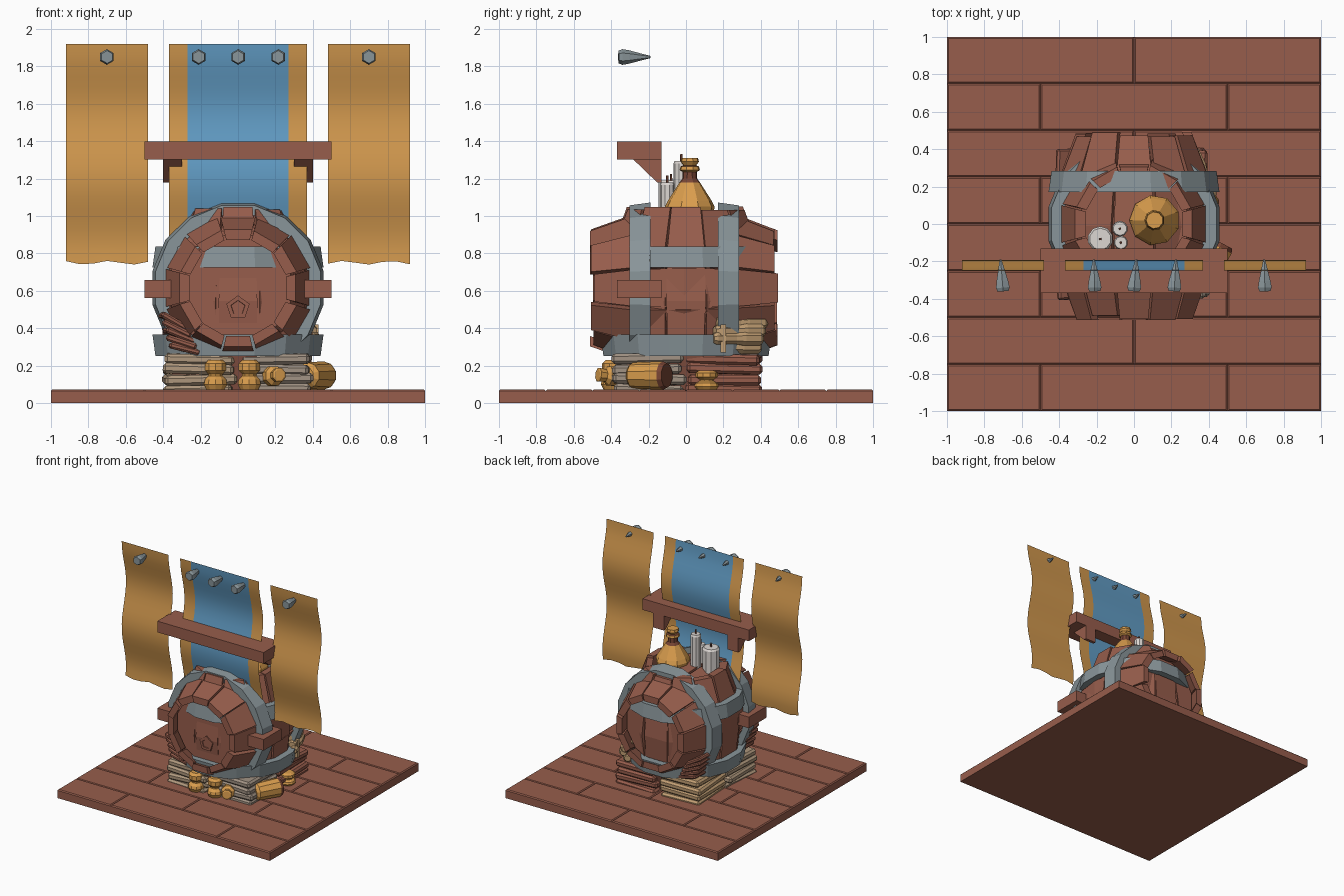
import bpy, bmesh, math, random
from mathutils import Matrix, Euler

random.seed(4)
cube = bpy.data.objects.get("Cube")
if cube:
    bpy.data.objects.remove(cube, do_unlink=True)


def material(name, r, g, b):
    m = bpy.data.materials.new(name)
    m.use_nodes = True
    m.diffuse_color = (r, g, b, 1)
    m.node_tree.nodes["Principled BSDF"].inputs["Base Color"].default_value = (r, g, b, 1)
    return m


wood = material("red brown wood", .31, .11, .072)
dark = material("dark brown", .19, .06, .035)
iron = material("grey iron", .25, .30, .32)
cloth = material("ochre cloth", .63, .31, .075)
amber = material("amber glaze", .70, .34, .075)
blue = material("blue cloth", .12, .33, .55)
beige = material("beige sack", .44, .32, .21)
stone = material("grey beige sack", .36, .29, .23)
tan = material("tan wood", .53, .34, .17)
wax = material("white wax", .72, .68, .65)


def finish(bm, name, mats, matrix=Matrix(), bevel=0):
    bmesh.ops.recalc_face_normals(bm, faces=bm.faces)
    mesh = bpy.data.meshes.new(name)
    bm.to_mesh(mesh)
    bm.free()
    for m in mats:
        mesh.materials.append(m)
    ob = bpy.data.objects.new(name, mesh)
    ob.matrix_world = matrix
    bpy.context.collection.objects.link(ob)
    if bevel:
        mod = ob.modifiers.new("edge", "BEVEL")
        mod.width = bevel
    return ob


def place(loc, rot=(0, 0, 0)):
    return Matrix.Translation(loc) @ Euler([math.radians(a) for a in rot]).to_matrix().to_4x4()


def box(name, loc, size, mat, rot=(0, 0, 0), bevel=0, top_bevel=0):
    bm = bmesh.new()
    bmesh.ops.create_cube(bm, size=1)
    bmesh.ops.scale(bm, vec=size, verts=bm.verts)
    if top_bevel:
        top = [e for e in bm.edges if all(v.co.z > 0 for v in e.verts)]
        bmesh.ops.bevel(bm, geom=top, offset=top_bevel, segments=1, affect="EDGES")
    return finish(bm, name, [mat], place(loc, rot), bevel)


def lathe(name, profile, sides, mats, matrix, closed=False, accent=()):
    """Turn (radius, height) points about z; accent lists bands in the second material."""
    bm = bmesh.new()
    rings = []
    for r, z in profile:
        rings.append([bm.verts.new((r * math.cos(a), r * math.sin(a), z)) for a in
                      [(k + .5) * math.tau / sides for k in range(sides)]])
    n = len(rings)
    for i in range(n if closed else n - 1):
        a, b = rings[i], rings[(i + 1) % n]
        for k in range(sides):
            j = (k + 1) % sides
            f = bm.faces.new((a[k], a[j], b[j], b[k]))
            f.material_index = int(i in accent)
    if not closed:
        bm.faces.new(rings[0])
        bm.faces.new(rings[-1]).material_index = int(n - 1 in accent)
    return finish(bm, name, mats, matrix)


# Floor planks in staggered rows
for row in range(8):
    cuts = [-1, 0, 1] if row % 2 else [-1, -.5, .5, 1]
    for x0, x1 in zip(cuts, cuts[1:]):
        box("floor_plank", ((x0 + x1) / 2, -.875 + row * .25, .0365),
            (x1 - x0, .25, .073), wood, top_bevel=.008)

# Two crossed barrels made of separate staves, with recessed lids and hoops
STATIONS = [(.32, -.49), (.40, -.28), (.428, 0), (.40, .28), (.32, .49)]
SIDES = 12


def barrel(name, matrix):
    bm = bmesh.new()
    for k in range(SIDES):
        mid = k * math.tau / SIDES
        lift = random.uniform(-.006, .008)
        trim = random.uniform(-.015, .015)
        rings = []
        for i, (r, z) in enumerate(STATIONS):
            half = math.pi / SIDES - random.uniform(.005, .03)
            ring = []
            for rad, s in ((r + lift, -1), (r + lift, 1), (r - .055, 1), (r - .055, -1)):
                a = mid + s * half
                h = z + trim if i in (0, 4) else z
                ring.append(bm.verts.new((rad * math.cos(a), rad * math.sin(a), h)))
            rings.append(ring)
        for a, b in zip(rings, rings[1:]):
            for j in range(4):
                bm.faces.new((a[j], a[j - 1], b[j - 1], b[j]))
        bm.faces.new(rings[0])
        bm.faces.new(rings[-1])
    finish(bm, name + "_staves", [wood], matrix)
    lathe(name + "_core", [(.29, -.40), (.37, -.25), (.40, 0), (.37, .25), (.29, .40)],
          SIDES, [wood], matrix)
    for s in (-1, 1):
        lathe(name + "_hoop", [(.45, s * .293), (.466, s * .18), (.41, s * .18), (.385, s * .293)],
              16, [iron], matrix, closed=True)


barrel("lying_barrel", place((0, -.01, .615), (90, 0, 0)))
barrel("upright_barrel", place((0, 0, .545)))
lathe("barrel_plug", [(.065, 0), (.065, .02), (.04, .02), (.038, .014)], 5, [wood],
      place((0, -.41, .51), (90, 0, 0)) @ place((0, 0, 0), (0, 0, 54)))

# Wall shelf with brackets, and the crossbar through the barrel
for name, z in (("wall_shelf", 1.35), ("barrel_crossbar", .61)):
    box(name, (0, -.25, z), (1, .24, .095), wood)
for x in (-.35, .35):
    bm = bmesh.new()
    side = [bm.verts.new((x - .05, y, z)) for y, z in
            ((-.29, 1.31), (-.13, 1.31), (-.13, 1.18), (-.155, 1.18))]
    f = bm.faces.new(side)
    ext = bmesh.ops.extrude_face_region(bm, geom=[f])
    bmesh.ops.translate(bm, vec=(.1, 0, 0), verts=[v for v in ext["geom"] if isinstance(v, bmesh.types.BMVert)])
    finish(bm, "shelf_bracket", [wood])


# Hanging banners: thin wavy sheets, the middle one with a blue stripe
def banner(name, columns, stripe):
    bm = bmesh.new()
    rows = 20
    grid = []
    for i in range(rows + 1):
        t = i / rows
        y = -.22 - .029 * math.cos(t / .62 * math.tau)
        grid.append([bm.verts.new((x, y, 1.92 - 1.17 * t + (.01 * math.sin(x * 25) if i == rows else 0)))
                     for x in columns])
    for a, b in zip(grid, grid[1:]):
        for j in range(len(columns) - 1):
            f = bm.faces.new((a[j], b[j], b[j + 1], a[j + 1]))
            f.material_index = int(stripe and abs(f.calc_center_median().x) < .27)
            f.smooth = True
    finish(bm, name, [cloth, blue])


outer = [.48 + .44 * i / 6 for i in range(7)]
banner("left_banner", outer, False)
banner("right_banner", [-x for x in reversed(outer)], False)
banner("middle_banner", [-.37, -.27, -.13, 0, .13, .27, .37], True)

# Spike nails holding the banners
for x in (-.7, -.21, 0, .215, .7):
    lathe("banner_nail", [(.034, -.005), (.042, .015), (.036, .05), (.02, .11), (.006, .165)], 6, [iron],
          place((x, -.355, 1.85), (-90, 0, random.uniform(-5, 5))))

# Flask and candles on top
lathe("flask", [(.12, .95), (.135, 1.05), (.12, 1.08), (.055, 1.18), (.04, 1.2), (.038, 1.235),
                (.055, 1.245), (.05, 1.265), (.035, 1.27), (.05, 1.29), (.045, 1.31)],
      9, [amber, dark], place((.11, .02, 0)), accent=(3, 4, 7))
for x, y, r, top in ((-.18, -.08, .068, 1.19), (-.075, -.025, .042, 1.295), (-.07, -.1, .038, 1.18)):
    lathe("candle", [(r, .95), (r, top - .015), (r * .85, top)], 10, [wax], place((x, y, 0)))
    lathe("candle_wick", [(.008, top - .02), (.006, top + .035)], 5, [dark], place((x, y, 0)))

# Four stacks of flat sacks and boards under the barrel
for sx, sy, mat in ((-1, -1, beige), (1, -1, stone), (1, 1, wood), (-1, 1, tan)):
    for layer in range(4):
        box("stack_slab", (sx * .205, sy * .2, .072 + .055 * layer),
            (.36 + random.uniform(-.02, .03), .39 + random.uniform(-.02, .02), .055), mat,
            (random.uniform(-2, 2), random.uniform(-2, 2), random.uniform(-4, 4)), bevel=.015)

# Leaning bundles at the corners above the lower hoop
for sy in (-1, 1):
    for layer in range(5):
        box("leaning_slab", (-.285 - .014 * layer, sy * .315, .29 + .036 * layer), (.17, .17, .034), wood,
            (0, 14 + 4 * layer, random.uniform(-8, 8)), bevel=.01)
for x, y, z in ((.33, .27, .30), (.36, .28, .345), (.34, .29, .385), (.31, .3, .43)):
    lathe("rolled_bundle", [(.025, -.15), (.035, -.13), (.032, -.02), (.042, .03), (.04, .12), (.025, .14)],
          8, [tan], place((x, y, z), (-90, 0, 24)))
box("bundle_peg", (.415, .2, .345), (.03, .03, .15), tan)

# Pots and bottles around the base
POT = [(.05, 0), (.065, .03), (.06, .055), (.04, .075), (.04, .085), (.06, .105), (.06, .14), (.04, .16)]
for x, y, scale in ((-.12, -.39, 1), (.06, -.39, 1), (.39, .11, .65)):
    lathe("small_pot", [(r, z * scale) for r, z in POT], 10, [amber], place((x, y, .07)))
lathe("tipped_pot", [(.03, 0), (.055, .02), (.055, .06), (.035, .08), (.04, .12), (.03, .125)], 8,
      [amber], place((.17, -.36, .14), (85, 0, 25)))
lathe("lying_bottle", [(.045, -.12), (.07, -.1), (.076, .08), (.066, .105)], 10,
      [amber, dark], place((.42, -.195, .147), (-90, 0, -28)), accent=(2, 3))
